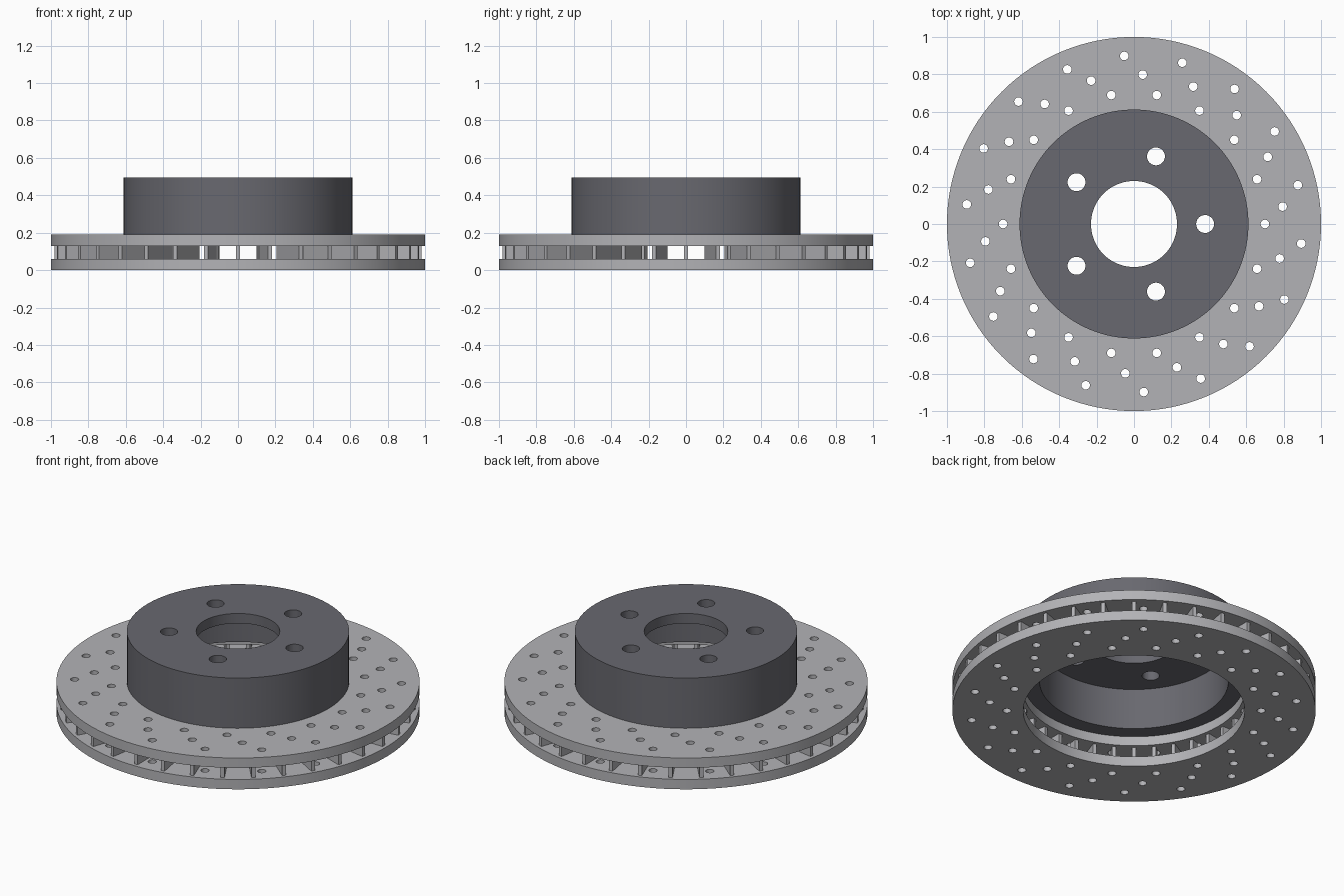
import bpy, bmesh
from math import radians, cos, sin, pi
from mathutils import Matrix

cube = bpy.data.objects.get("Cube")
if cube:
    bpy.data.objects.remove(cube, do_unlink=True)


def material(name, color):
    mat = bpy.data.materials.new(name)
    mat.use_nodes = True
    mat.diffuse_color = color
    mat.node_tree.nodes["Principled BSDF"].inputs["Base Color"].default_value = color
    return mat


steel = material("bare steel", (0.45, 0.45, 0.47, 1))
dark = material("dark grey coating", (0.14, 0.14, 0.16, 1))


def finish(name, bm, mat=None):
    bmesh.ops.recalc_face_normals(bm, faces=bm.faces)
    mesh = bpy.data.meshes.new(name)
    bm.to_mesh(mesh)
    bm.free()
    obj = bpy.data.objects.new(name, mesh)
    bpy.context.collection.objects.link(obj)
    if mat:
        mesh.materials.append(mat)
    return obj


def lathe(name, profile, mat, steps=128):
    """Revolve a closed (radius, height) profile around z."""
    bm = bmesh.new()
    rings = []
    for i in range(steps):
        a = 2 * pi * i / steps
        rings.append([bm.verts.new((r * cos(a), r * sin(a), z)) for r, z in profile])
    n = len(profile)
    for i in range(steps):
        a, b = rings[i], rings[(i + 1) % steps]
        for j in range(n):
            k = (j + 1) % n
            bm.faces.new((a[j], b[j], b[k], a[k]))
    return finish(name, bm, mat)


def drill_set(name, holes, radius):
    """Tall cylinders at (distance, degrees) positions, used as a cutter."""
    bm = bmesh.new()
    for dist, deg in holes:
        place = Matrix.Rotation(radians(deg), 4, 'Z') @ Matrix.Translation((dist, 0, 0.25))
        bmesh.ops.create_cone(bm, cap_ends=True, segments=24, radius1=radius,
                              radius2=radius, depth=1, matrix=place)
    obj = finish(name, bm)
    obj.hide_render = True
    return obj


def drill(obj, cutter):
    mod = obj.modifiers.new("holes", 'BOOLEAN')
    mod.operation = 'DIFFERENCE'
    mod.solver = 'EXACT'
    mod.object = cutter
    bpy.context.view_layer.objects.active = obj
    bpy.ops.object.modifier_apply(modifier=mod.name)


# Two friction rings
def friction_ring(name, low, high):
    inner = 0.61
    return lathe(name, [(inner, low), (1, low), (1, high), (inner, high)], steel)


lower = friction_ring("lower_friction_ring", 0, 0.06)
upper = friction_ring("upper_friction_ring", 0.13, 0.19)

# Cooling vanes between the rings
bm = bmesh.new()
for i in range(36):
    place = (Matrix.Rotation(radians(10 * i), 4, 'Z')
             @ Matrix.Translation((0.805, 0, 0.095))
             @ Matrix.Diagonal((0.35, 0.022, 0.078, 1)))
    bmesh.ops.create_cube(bm, size=1, matrix=place)
vanes = finish("cooling_vanes", bm, steel)

# Hollow hat with centre bore
hat = lathe("mounting_hat", [(0.23, 0.435), (0.52, 0.435), (0.52, 0.187), (0.612, 0.187),
                             (0.612, 0.495), (0.23, 0.495)], dark)

# Cross drilling in three staggered rows, and five bolt holes
vents = drill_set("vent_cutter", [(0.7 + 0.1 * row, 20 * i + 20 / 3 * row)
                                  for row in range(3) for i in range(18)], 0.023)
bolts = drill_set("bolt_cutter", [(0.38, 72 * i) for i in range(5)], 0.048)
for part in (lower, upper, vanes):
    drill(part, vents)
drill(hat, bolts)
for cutter in (vents, bolts):
    bpy.data.objects.remove(cutter, do_unlink=True)

# Smooth the round walls, keep the edges crisp
bpy.ops.object.select_all(action='DESELECT')
for part in (lower, upper, vanes, hat):
    part.select_set(True)
bpy.context.view_layer.objects.active = hat
bpy.ops.object.shade_smooth_by_angle(angle=radians(30))
